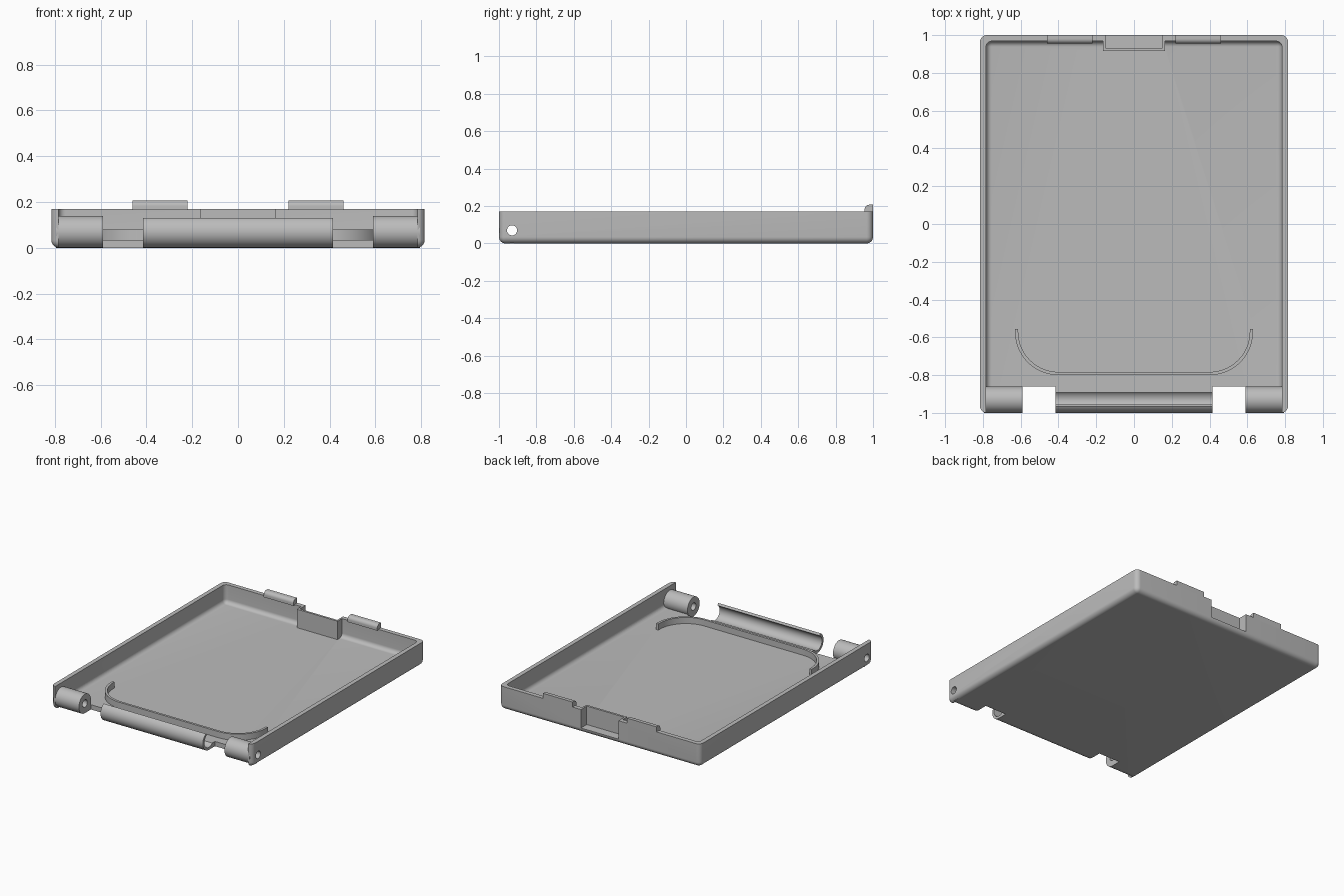
import bpy, bmesh, math
from mathutils import Matrix

if "Cube" in bpy.data.objects:
    bpy.data.objects.remove(bpy.data.objects["Cube"])

GREY = (0.5, 0.5, 0.5, 1)
mat = bpy.data.materials.new("plain grey plastic")
mat.use_nodes = True
mat.diffuse_color = GREY
mat.node_tree.nodes["Principled BSDF"].inputs["Base Color"].default_value = GREY

# Main dimensions
W, TOP, WALL, FLOOR = 0.815, 0.17, 0.032, 0.035
AXIS_Y, AXIS_Z, R = -0.93, 0.07, 0.07


def finish(name, bm):
    bmesh.ops.recalc_face_normals(bm, faces=bm.faces)
    mesh = bpy.data.meshes.new(name)
    bm.to_mesh(mesh)
    bm.free()
    mesh.materials.append(mat)
    ob = bpy.data.objects.new(name, mesh)
    bpy.context.collection.objects.link(ob)
    return ob


def box(name, x, y, z, radius=0, rounded=None):
    """Box from three ranges; edges whose midpoint passes the test are rounded."""
    bm = bmesh.new()
    bmesh.ops.create_cube(bm, size=1)
    for v in bm.verts:
        v.co = [r[0] if c < 0 else r[1] for c, r in zip(v.co, (x, y, z))]
    if radius:
        edges = [e for e in bm.edges if rounded((e.verts[0].co + e.verts[1].co) / 2)]
        bmesh.ops.bevel(bm, geom=edges, offset=radius, segments=8, profile=0.5,
                        affect='EDGES')
    return finish(name, bm)


def rod(name, x0, x1, radius):
    """Cylinder along the hinge axis."""
    bm = bmesh.new()
    m = Matrix.Translation(((x0 + x1) / 2, AXIS_Y, AXIS_Z)) @ Matrix.Rotation(math.pi / 2, 4, 'Y')
    bmesh.ops.create_cone(bm, cap_ends=True, segments=48, radius1=radius,
                          radius2=radius, depth=x1 - x0, matrix=m)
    return finish(name, bm)


def extrude(name, points, offset):
    """Flat outline swept along an offset."""
    bm = bmesh.new()
    face = bm.faces.new([bm.verts.new(p) for p in points])
    new = bmesh.ops.extrude_face_region(bm, geom=[face])["geom"]
    bmesh.ops.translate(bm, vec=offset,
                        verts=[g for g in new if isinstance(g, bmesh.types.BMVert)])
    return finish(name, bm)


def combine(target, other, operation='DIFFERENCE'):
    mod = target.modifiers.new("combine", 'BOOLEAN')
    mod.operation, mod.solver, mod.object = operation, 'EXACT', other
    bpy.context.view_layer.objects.active = target
    bpy.ops.object.modifier_apply(modifier=mod.name)
    bpy.data.objects.remove(other)


def arc(cx, cy, r, a0, a1, steps=20):
    angles = [math.radians(a0 + (a1 - a0) * i / steps) for i in range(steps + 1)]
    return [(cx + r * math.cos(a), cy + r * math.sin(a)) for a in angles]


# Tray shell with rounded corners and underside
tray = box("tray", (-W, W), (-1, 1), (0, TOP), 0.035,
           lambda m: m.z < TOP - 0.01)
inner = W - WALL
combine(tray, box("cavity", (-inner, inner), (-1.3, 1 - WALL), (FLOOR, 0.5), 0.03,
                  lambda m: m.z < 0.4 and m.y > -1.2))
combine(tray, box("front_gap", (-inner, inner), (-1.3, AXIS_Y), (-0.1, 0.5)))

# Latch housing on the back wall, with a recess open to the back and top
combine(tray, box("latch_housing", (-0.165, 0.165), (0.917, 0.98), (0.02, TOP)), 'UNION')
combine(tray, box("latch_recess", (-0.152, 0.152), (0.933, 1.2), (FLOOR, 0.5)))

# Hinge notches, groove behind the lip and pin bore
for s in (-1, 1):
    xs = sorted((s * 0.415, s * 0.59))
    combine(tray, box("hinge_notch", xs, (-1.3, -0.86), (-0.1, 0.5)))
combine(tray, rod("lip_groove", -0.416, 0.416, 0.052))
combine(tray, rod("pin_bore", -1, 1, 0.027))
parts = [tray]

# Hinge knuckles and the clip tabs on the back rim
tab_profile = [(1.0, TOP - 0.005), (1.0, 0.207)] + arc(0.98, 0.182, 0.025, 90, 180, 8) \
    + [(0.955, TOP - 0.005)]
for s, side in ((-1, "right"), (1, "left")):
    x0, x1 = sorted((s * 0.59, s * (inner + 0.012)))
    knuckle = rod(side + "_hinge_knuckle", x0, x1, R)
    combine(knuckle, rod("pin_bore", -1, 1, 0.027))
    tab = extrude(side + "_clip_tab", [(s * 0.22, y, z) for y, z in tab_profile],
                  (s * 0.24, 0, 0))
    parts += [knuckle, tab]

# Curved front lip wrapping the hinge axis
lip_profile = arc(AXIS_Y, AXIS_Z, R, 270, 120) + arc(AXIS_Y, AXIS_Z, 0.052, 120, 270)
parts.append(extrude("front_lip", [(-0.415, y, z) for y, z in lip_profile], (0.83, 0, 0)))

# Thin retaining rib on the floor
def rib_side(r):
    return ([(-0.4 - r, -0.555)] + arc(-0.4, -0.57, r, 180, 270)
            + arc(0.4, -0.57, r, 270, 360) + [(0.4 + r, -0.555)])

rib_outline = rib_side(0.23) + rib_side(0.213)[::-1]
parts.append(extrude("retaining_rib", [(x, y, FLOOR - 0.01) for x, y in rib_outline],
                     (0, 0, 0.055)))

# Smooth rounded areas, keep hard edges
for ob in parts:
    bpy.ops.object.select_all(action='DESELECT')
    ob.select_set(True)
    bpy.context.view_layer.objects.active = ob
    bpy.ops.object.shade_smooth_by_angle(angle=math.radians(30))
